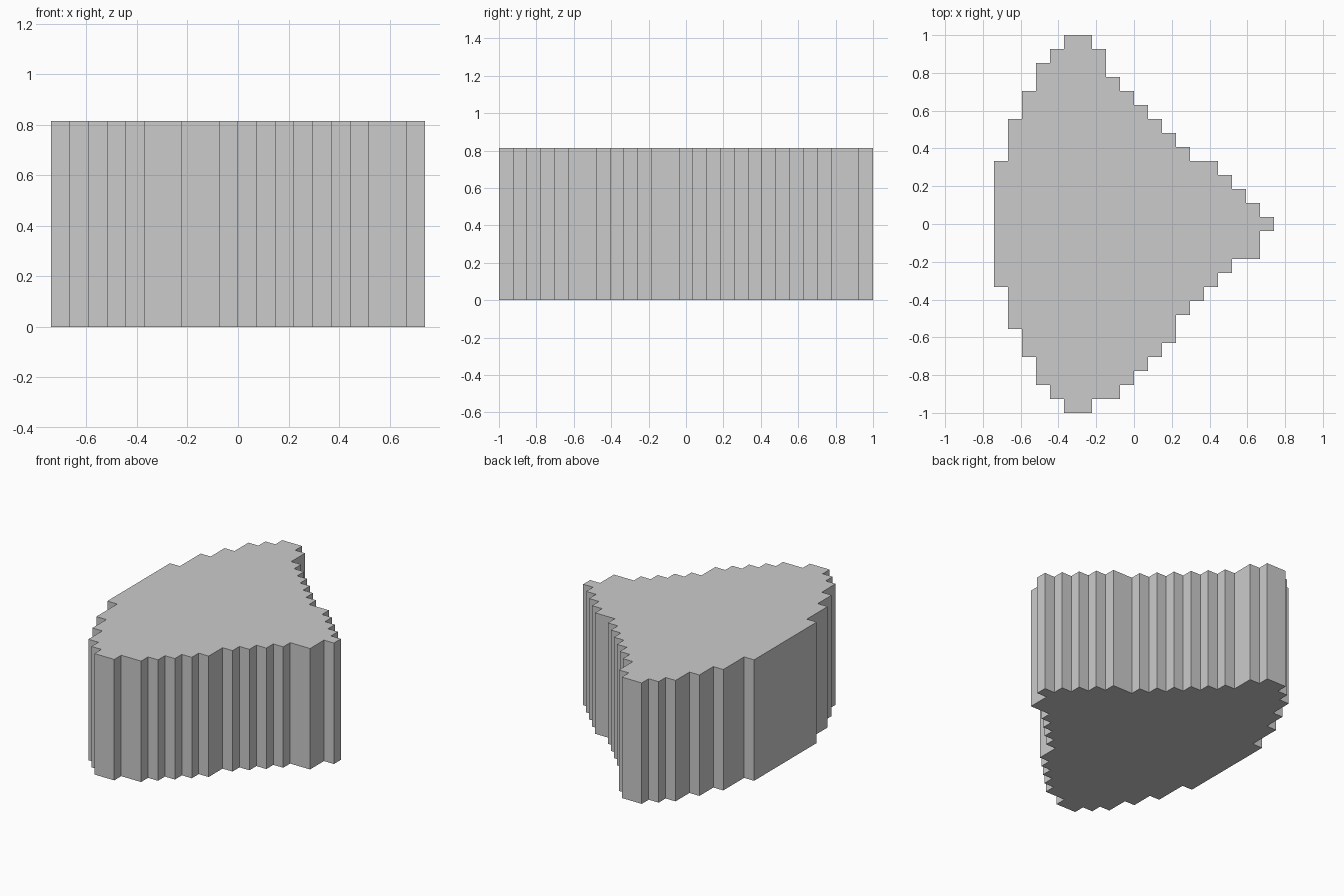
import bpy
import bmesh

if "Cube" in bpy.data.objects:
    bpy.data.objects.remove(bpy.data.objects["Cube"])

U = 2 / 27          # one step of the stair-stepped outline
HEIGHT = 11 * U

# Left and right edge, in steps, of each of the 27 rows from front (-y) to back
half_left = [5, 4, 3, 3, 2, 2, 1, 1, 1, 0, 0, 0, 0]
left = half_left + [0] + half_left[::-1]
right = [7, 9, 10, 11, 12, 13, 13, 14, 15, 16, 17, 19, 19, 20,
         19, 18, 17, 16, 14, 13, 12, 11, 10, 9, 8, 8, 7]


def stepped_edge(edge):
    """Corner points of one side, front to back, without collinear points."""
    pts = []
    for j, i in enumerate(edge):
        if j == 0 or edge[j - 1] != i:
            pts.append((i, j))
        if j == len(edge) - 1 or edge[j + 1] != i:
            pts.append((i, j + 1))
    return pts


# Solid block: stepped outline extruded upward
outline = stepped_edge(right) + stepped_edge(left)[::-1]
bm = bmesh.new()
base = bm.faces.new([bm.verts.new(((i - 10) * U, j * U - 1, 0)) for i, j in outline])
top = bmesh.ops.extrude_face_region(bm, geom=[base], use_keep_orig=True)
bmesh.ops.translate(bm, vec=(0, 0, HEIGHT),
                    verts=[g for g in top["geom"] if isinstance(g, bmesh.types.BMVert)])
bmesh.ops.recalc_face_normals(bm, faces=bm.faces)

mesh = bpy.data.meshes.new("stepped_block")
bm.to_mesh(mesh)
bm.free()
bpy.context.collection.objects.link(bpy.data.objects.new("stepped_block", mesh))
